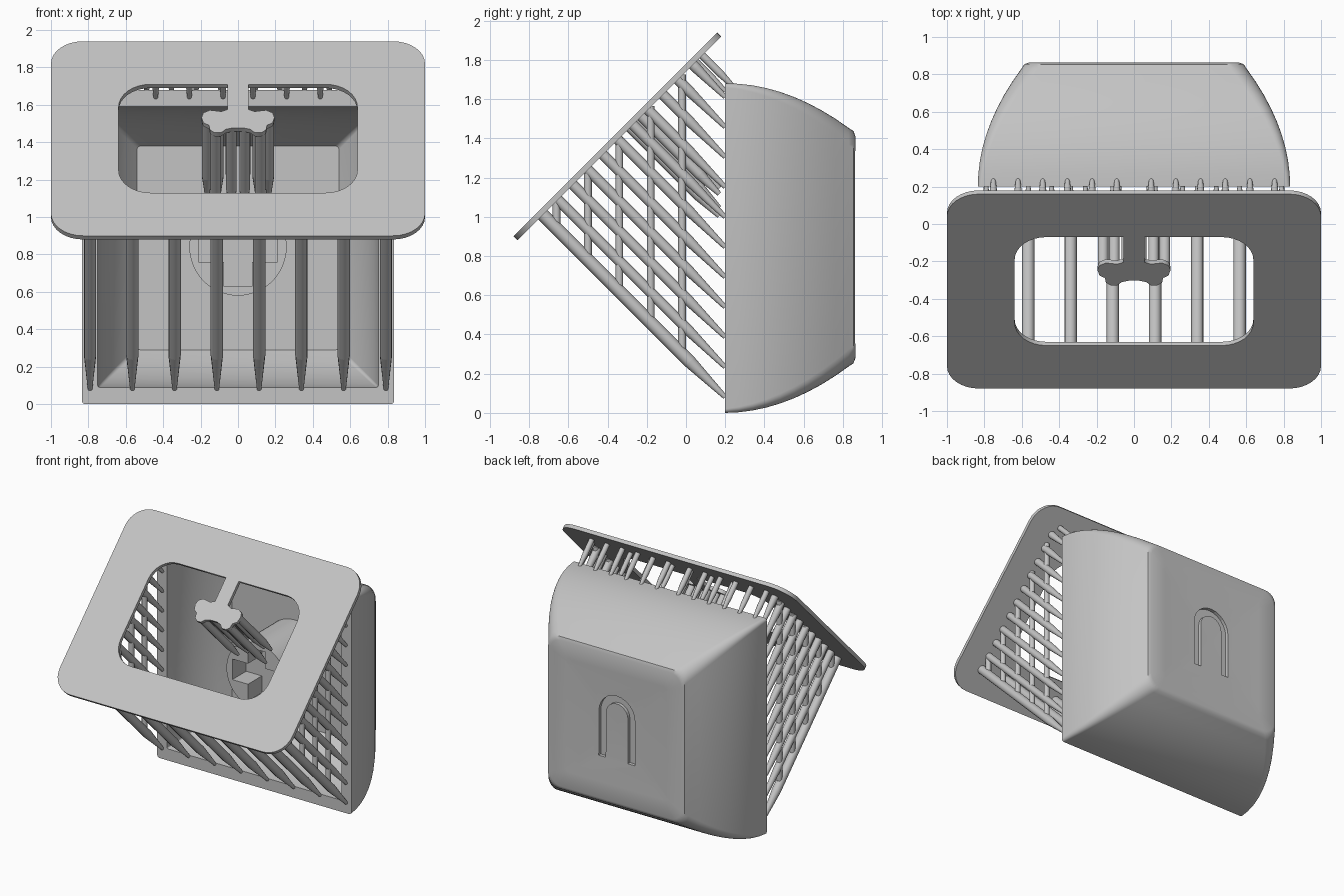
import bpy, bmesh, math
from mathutils import Vector, Matrix

cube = bpy.data.objects.get("Cube")
if cube:
    bpy.data.objects.remove(cube)

grey = bpy.data.materials.new("plain grey")
grey.use_nodes = True
grey.diffuse_color = (0.55, 0.55, 0.55, 1)
grey.node_tree.nodes["Principled BSDF"].inputs["Base Color"].default_value = (0.55, 0.55, 0.55, 1)


def finish(name, bm, smooth=True):
    mesh = bpy.data.meshes.new(name)
    bmesh.ops.recalc_face_normals(bm, faces=bm.faces)
    bm.to_mesh(mesh)
    bm.free()
    obj = bpy.data.objects.new(name, mesh)
    bpy.context.collection.objects.link(obj)
    mesh.materials.append(grey)
    if smooth:
        activate(obj)
        bpy.ops.object.shade_smooth_by_angle(angle=math.radians(35))
    return obj


def activate(obj):
    bpy.ops.object.select_all(action='DESELECT')
    obj.select_set(True)
    bpy.context.view_layer.objects.active = obj


def rounded_rect(hx, hy, r, steps=6):
    pts = []
    for k, (sx, sy) in enumerate([(1, 1), (-1, 1), (-1, -1), (1, -1)]):
        for i in range(steps + 1):
            a = math.pi / 2 * (k + i / steps)
            pts.append((sx * (hx - r) + r * math.cos(a), sy * (hy - r) + r * math.sin(a)))
    return pts


def carve(target, cutter):
    mod = target.modifiers.new("cut", 'BOOLEAN')
    mod.operation = 'DIFFERENCE'
    mod.solver = 'EXACT'
    mod.object = cutter
    activate(target)
    bpy.ops.object.modifier_apply(modifier=mod.name)
    bpy.data.objects.remove(cutter)


def prism(name, outline, y0, y1):
    bm = bmesh.new()
    face = bm.faces.new([bm.verts.new((x, y0, z)) for x, z in outline])
    ext = bmesh.ops.extrude_face_region(bm, geom=[face])
    moved = [v for v in ext["geom"] if isinstance(v, bmesh.types.BMVert)]
    bmesh.ops.translate(bm, verts=moved, vec=(0, y1 - y0, 0))
    return finish(name, bm, False)


# Hollow housing: outer skin, dished back, then the inner skin
def dish(x, z):
    return 0.848 + 0.009 * ((x / 0.58) ** 2 + ((z - 0.845) / 0.58) ** 2)


rings = []
for i in range(10):
    t = 0.955 * i / 9
    ring = rounded_rect(0.835 - 0.255 * t * t, 0.84 - 0.255 * t * t, 0.02 + 0.07 * t)
    rings.append([(x, 0.2 + 0.66 * t, z + 0.84 + 0.005 * t) for x, z in ring])
for inset in (0.248, 0.272, 0.4, 0.6, 0.8):
    ring = rounded_rect(0.835 - inset, 0.84 - inset, 0.09 if inset < 0.3 else 0.03)
    drop = 0.01 if inset < 0.25 else 0
    rings.append([(x, dish(x, z + 0.845) - drop, z + 0.845) for x, z in ring])
outer_count = len(rings)
for i in range(7):
    t = i / 6
    ring = rounded_rect(0.75 - 0.21 * t * t, 0.75 - 0.205 * t * t, 0.01 + 0.01 * t)
    rings.append([(x, 0.2 + 0.5 * t, z + 0.84 - 0.005 * t) for x, z in ring])

bm = bmesh.new()
loops = [[bm.verts.new(p) for p in ring] for ring in rings]


def bridge(a, b):
    n = len(a)
    for i in range(n):
        bm.faces.new((a[i], a[(i + 1) % n], b[(i + 1) % n], b[i]))


for i in range(len(loops) - 1):
    if i != outer_count - 1:
        bridge(loops[i], loops[i + 1])
bridge(loops[0], loops[outer_count])
bm.faces.new(loops[outer_count - 1])
bm.faces.new(loops[-1])
housing = finish("housing", bm)

# Arch-shaped groove in the back
arch = []
for r, order in ((0.155, 1), (0.095, -1)):
    side = [(r, 0.6)] + [(r * math.cos(a * math.pi / 12), 0.945 + r * math.sin(a * math.pi / 12))
                         for a in range(13)] + [(-r, 0.6)]
    arch += side[::order]
carve(housing, prism("groove_cutter", arch, 0.825, 0.95))
activate(housing)
bpy.ops.object.shade_smooth_by_angle(angle=math.radians(35))

# Round inner boss with a cross-shaped socket
circle = [(0.26 * math.cos(a * math.pi / 24), 0.84 + 0.26 * math.sin(a * math.pi / 24)) for a in range(48)]
boss = prism("inner_boss", circle, 0.23, 0.72)
w, h, a, b = 0.075, 0.21, 0.21, 0.08
cross = [(w, -h), (w, -b), (a, -b), (a, b), (w, b), (w, h)]
cross = [(x, 0.84 + z) for x, z in cross + [(-x, z) for x, z in cross[::-1]]]
carve(boss, prism("socket_cutter", cross, 0.1, 0.4))
activate(boss)
bpy.ops.object.shade_smooth_by_angle(angle=math.radians(35))

# Tilted frame plate with a window and a lobed tongue
half = [(0.055, 0.22), (0.09, 0.205), (0.15, 0.215), (0.185, 0.195), (0.195, 0.16), (0.185, 0.12),
        (0.155, 0.1), (0.15, 0.065), (0.125, 0.045), (0.09, 0.045), (0.065, 0.07), (0.03, 0.08)]
tongue = [(0.055, 0.41)] + half
tongue += [(-x, v) for x, v in tongue[::-1]]
window = rounded_rect(0.638, 0.41, 0.17, 8)
window = window[:9] + tongue + window[9:]
curve = bpy.data.curves.new("frame_plate", 'CURVE')
curve.dimensions = '2D'
curve.fill_mode = 'BOTH'
curve.extrude = 0.014
for outline in (rounded_rect(1, 0.735, 0.17, 8), window):
    spline = curve.splines.new('POLY')
    spline.points.add(len(outline) - 1)
    spline.use_cyclic_u = True
    for p, (x, v) in zip(spline.points, outline):
        p.co = (x, v, 0, 1)
plate = bpy.data.objects.new("frame_plate", curve)
bpy.context.collection.objects.link(plate)
plate.matrix_world = Matrix.Translation((0, -0.35, 1.41)) @ Matrix.Rotation(math.pi / 4, 4, 'X')
curve.materials.append(grey)
activate(plate)
bpy.ops.object.convert(target='MESH')


# Struts run square to the plate and taper towards the housing
def tube(bm, p, q, r1, r2):
    axis = Vector(q) - Vector(p)
    mat = Matrix.Translation((Vector(p) + Vector(q)) / 2) @ axis.to_track_quat('Z', 'Y').to_matrix().to_4x4()
    bmesh.ops.create_cone(bm, cap_ends=True, segments=12, radius1=r1, radius2=r2,
                          depth=axis.length, matrix=mat)


def strut(bm, x, level, r, y_end=0.2, taper=0.18):
    y0 = (level - 1.75) / 2
    mid = max(y0 + 0.02, y_end - taper)
    tube(bm, (x, y0, level - y0), (x, mid, level - mid), r, r)
    tube(bm, (x, mid, level - mid), (x, y_end, level - y_end), r, 0.012)


bm = bmesh.new()
for i in range(8):
    strut(bm, -0.791 + 0.226 * i, 0.28, 0.033)
finish("lower_struts", bm)

for name, s in (("left", 1), ("right", -1)):
    bm = bmesh.new()
    for i in range(1, 11):
        strut(bm, s * 0.79, 0.28 + 0.153 * i, 0.027)
    for i in range(5):
        y = -0.66 + 0.16 * i
        tube(bm, (s * 0.79, y, 0.28 - y), (s * 0.79, y, 1.745 + y), 0.02, 0.02)
    finish(name + "_lattice", bm)

bm = bmesh.new()
for s in (1, -1):
    for i in range(6):
        strut(bm, s * (0.092 + 0.132 * i), 1.905, 0.02, 0.235, 0.06)
    for i in range(3):
        strut(bm, s * (0.08 + 0.18 * i), 1.84, 0.018, 0.2, 0.06)
finish("upper_struts", bm)

bm = bmesh.new()
for s in (1, -1):
    for x, v in ((0.165, 0.16), (0.12, 0.08), (0.105, 0.16), (0.035, 0.11), (0.04, 0.18)):
        strut(bm, s * x, 1.06 + v * math.sqrt(2), 0.028, 0.17, 0.1)
finish("tongue_struts", bm)
